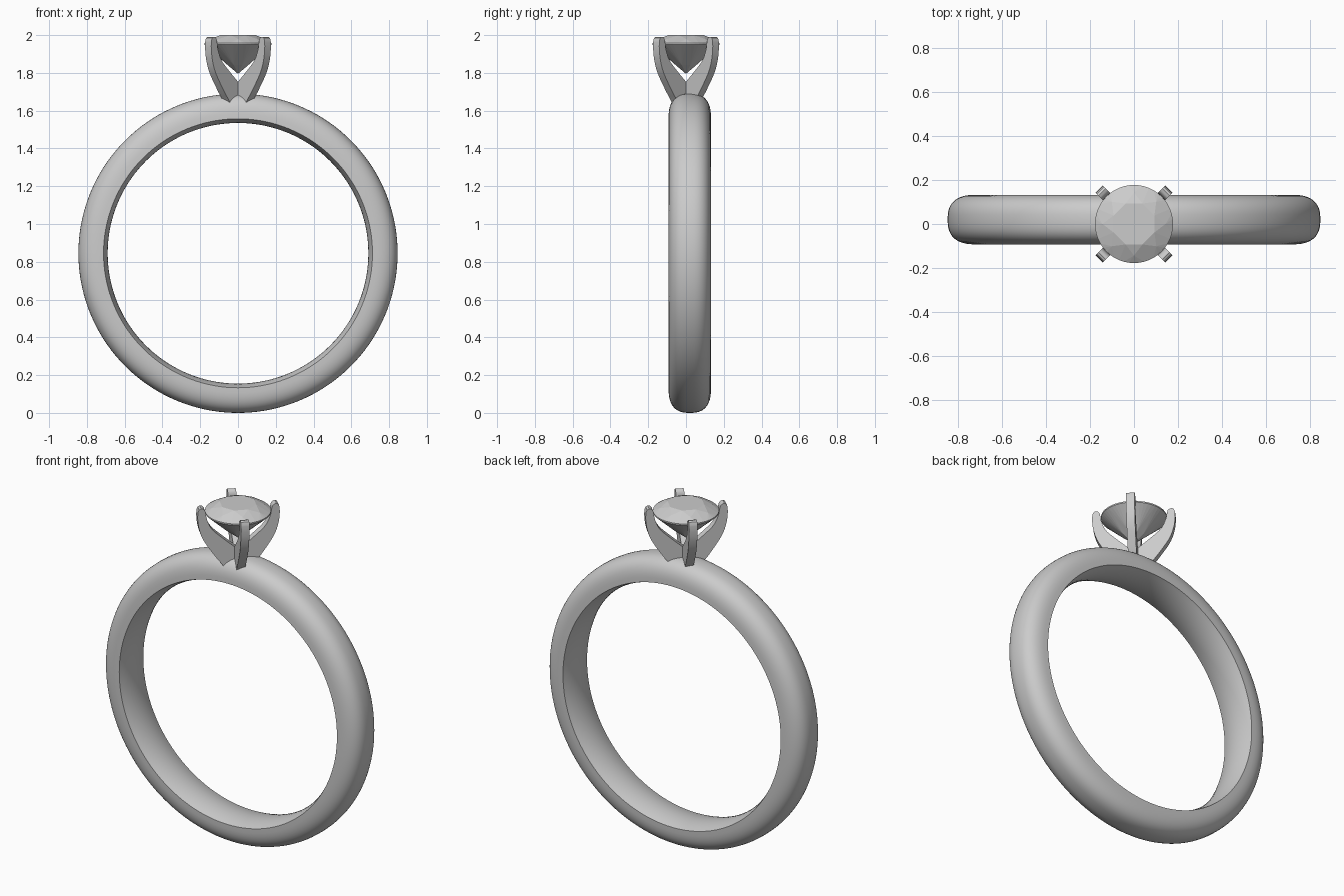
import bpy, bmesh
from math import sin, cos, pi, radians, copysign
from mathutils import Matrix, Vector

if "Cube" in bpy.data.objects:
    bpy.data.objects.remove(bpy.data.objects["Cube"])


def finish(bm, name, smooth_angle=None):
    bmesh.ops.recalc_face_normals(bm, faces=bm.faces)
    mesh = bpy.data.meshes.new(name)
    bm.to_mesh(mesh)
    bm.free()
    obj = bpy.data.objects.new(name, mesh)
    bpy.context.collection.objects.link(obj)
    bpy.ops.object.select_all(action='DESELECT')
    bpy.context.view_layer.objects.active = obj
    obj.select_set(True)
    if smooth_angle:
        bpy.ops.object.shade_smooth_by_angle(angle=radians(smooth_angle))
    return obj


def smooth_path(pts, steps=4):
    """Catmull-Rom curve through 2D points."""
    p = [Vector(q) for q in pts]
    p = [2 * p[0] - p[1]] + p + [2 * p[-1] - p[-2]]
    out = []
    for a, b, c, d in zip(p, p[1:], p[2:], p[3:]):
        for k in range(steps):
            t = k / steps
            out.append(0.5 * (2 * b + (c - a) * t + (2 * a - 5 * b + 4 * c - d) * t * t
                              + (3 * b - a - 3 * c + d) * t ** 3))
    return out + [p[-2]]


# Band: domed outside, slightly bulged comfort-fit inside
HALF, RIM, CREST, BORE = 0.1125, 0.712, 0.845, 0.69
N, SEG = 2.6, 144
profile = []
for i in range(25):
    a = pi * i / 24
    y = copysign(abs(cos(a)) ** (2 / N), cos(a)) * HALF
    profile.append((RIM + (CREST - RIM) * max(sin(a), 0) ** (2 / N), y))
for i in range(1, 10):
    u = -1 + 2 * i / 10
    profile.append((BORE + (RIM - BORE) * u * u, u * HALF))
bm = bmesh.new()
rings = []
for s in range(SEG):
    a = 2 * pi * s / SEG
    rings.append([bm.verts.new((r * cos(a), y + 0.02, CREST + r * sin(a))) for r, y in profile])
for s in range(SEG):
    A, B = rings[s], rings[(s + 1) % SEG]
    for i in range(len(profile)):
        j = (i + 1) % len(profile)
        bm.faces.new((A[i], A[j], B[j], B[i]))
finish(bm, "band", 40)

# Prongs: four curved blades meeting at the centre of the setting
outer = smooth_path([(0.08, 1.635), (0.095, 1.66), (0.132, 1.71), (0.19, 1.8),
                     (0.215, 1.87), (0.223, 1.93), (0.222, 1.97)])
tip = [(0.216, 1.985), (0.205, 1.991), (0.193, 1.988), (0.184, 1.98)]
inner = smooth_path([(0.18, 1.965), (0.171, 1.92), (0.145, 1.865), (0.085, 1.807),
                     (0.025, 1.755), (0.0, 1.735)])
outline = [tuple(q) for q in outer] + tip + [tuple(q) for q in inner] + [(0.0, 1.635)]
for k, name in enumerate(("back_right", "back_left", "front_left", "front_right")):
    bm = bmesh.new()
    face = bm.faces.new([bm.verts.new((r, -0.023, z)) for r, z in outline])
    ext = bmesh.ops.extrude_face_region(bm, geom=[face])
    moved = [v for v in ext["geom"] if isinstance(v, bmesh.types.BMVert)]
    bmesh.ops.translate(bm, verts=moved, vec=(0, 0.046, 0))
    bmesh.ops.rotate(bm, verts=bm.verts, matrix=Matrix.Rotation(radians(45 + 90 * k), 3, 'Z'))
    finish(bm, name + "_prong", 35)

# Stone: brilliant cut, the facets come from the hull of its corner points
bm = bmesh.new()


def corner_ring(count, r, z, turn=0.0):
    for i in range(count):
        a = 2 * pi * (i + turn) / count
        bm.verts.new((r * cos(a), r * sin(a), z))


corner_ring(8, 0.1, 2.0, 0.5)      # table
corner_ring(8, 0.143, 1.98)        # star corners
corner_ring(48, 0.177, 1.957)      # girdle top
corner_ring(48, 0.177, 1.949)      # girdle bottom
corner_ring(8, 0.06, 1.842, 0.5)   # lower facets
bm.verts.new((0, 0, 1.795))        # point
bmesh.ops.convex_hull(bm, input=bm.verts)
bmesh.ops.dissolve_limit(bm, angle_limit=radians(1), verts=bm.verts, edges=bm.edges)
finish(bm, "stone")
